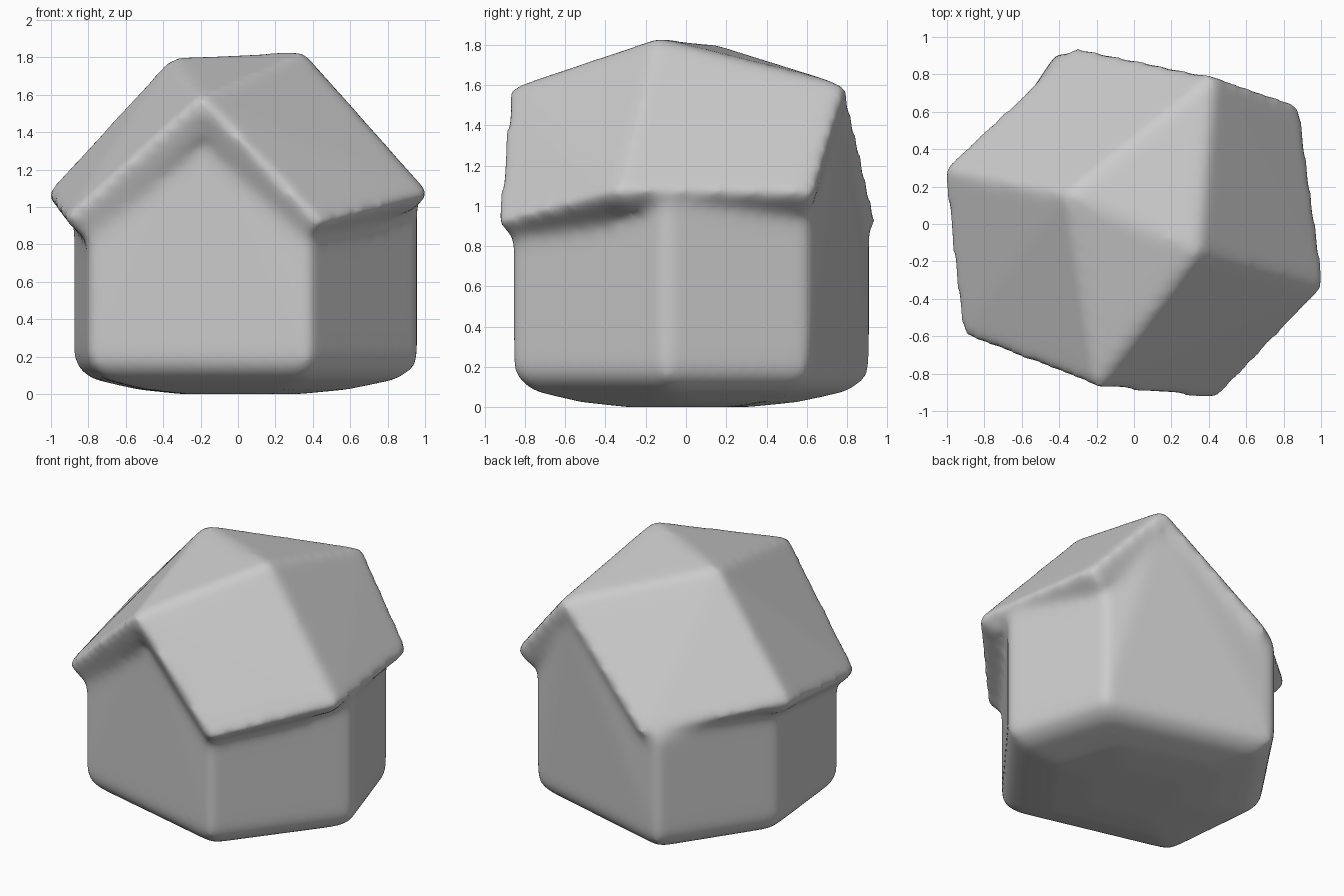
import bpy
import bmesh
from mathutils import Vector, geometry

cube = bpy.data.objects.get("Cube")
if cube:
    bpy.data.objects.remove(cube)

stone = bpy.data.materials.new("pale_grey")
stone.use_nodes = True
grey = (0.6, 0.6, 0.6, 1)
stone.diffuse_color = grey
stone.node_tree.nodes["Principled BSDF"].inputs["Base Color"].default_value = grey

bm = bmesh.new()


def hull(points):
    """Add a closed convex block to the clay."""
    verts = [bm.verts.new(p) for p in points]
    out = bmesh.ops.convex_hull(bm, input=verts, use_existing_faces=False)
    loose = [v for v in out["geom_interior"] if isinstance(v, bmesh.types.BMVert)]
    bmesh.ops.delete(bm, geom=loose, context="VERTS")


def slab(corners, thickness):
    """Add a roof slab whose edges are cut square to its slope."""
    corners = [Vector(c) for c in corners]
    normal = geometry.normal(corners)
    if normal.z < 0:
        normal.negate()
    hull(corners + [c - normal * thickness for c in corners])


# Walls: six-sided plan, rounded belly below, gables front and back
plan = [(-0.8, -0.57), (0.385, -0.865), (0.97, -0.1),
        (0.745, 0.61), (-0.41, 0.92), (-0.88, 0.22)]
rings = [(0.35, 0), (0.62, 0.025), (0.89, 0.08), (0.98, 0.14), (1, 0.2)]
tops = [0.9, 0.89, 1.02, 1.02, 0.88, 1.0]
walls = [(x * s, y * s, z) for s, z in rings for x, y in plan]
walls += [(x, y, z) for (x, y), z in zip(plan, tops)]
walls += [(-0.2, -0.75, 1.47), (0.42, 0.77, 1.54), (-0.3, 0.13, 1.7), (0.3, -0.12, 1.7)]
hull(walls)

# Roof: eave corners in plan order, gable peaks and the raised shoulders
eaves = [(-0.93, -0.6, 0.93), (0.44, -0.95, 0.91), (1.03, -0.34, 1.07),
         (0.9, 0.64, 1.06), (-0.32, 0.96, 0.91), (-1.03, 0.3, 1.07)]
front_peak, back_peak = (-0.2, -0.88, 1.59), (0.43, 0.8, 1.6)
left_shoulder, right_shoulder = (0.35, -0.15, 1.835), (-0.36, 0.16, 1.8)
slab((front_peak, left_shoulder, eaves[2], eaves[1]), 0.17)
slab((left_shoulder, back_peak, eaves[3], eaves[2]), 0.15)
slab((back_peak, right_shoulder, eaves[5], eaves[4]), 0.17)
slab((right_shoulder, front_peak, eaves[0], eaves[5]), 0.17)
slab((front_peak, left_shoulder, back_peak, right_shoulder), 0.14)

mesh = bpy.data.meshes.new("house")
bm.to_mesh(mesh)
bm.free()
mesh.materials.append(stone)
house = bpy.data.objects.new("house", mesh)
bpy.context.collection.objects.link(house)

# Fuse and soften the blocks
fuse = house.modifiers.new("fuse", "REMESH")
fuse.mode = "VOXEL"
fuse.voxel_size = 0.025
fuse.use_smooth_shade = True
soften = house.modifiers.new("soften", "SMOOTH")
soften.factor = 0.5
soften.iterations = 24
